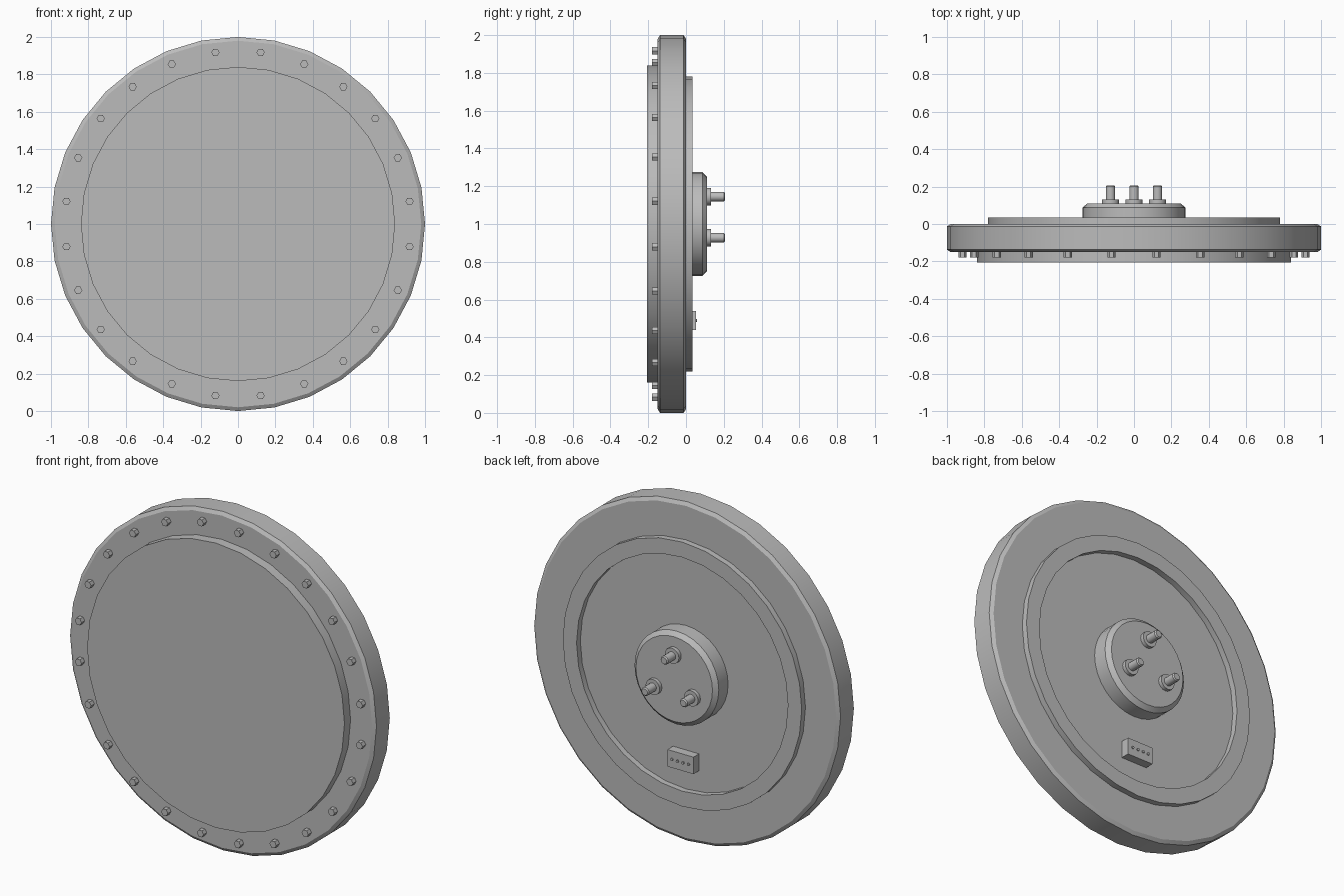
import bpy
import bmesh
from math import sin, cos, pi, radians

cube = bpy.data.objects.get("Cube")
if cube:
    bpy.data.objects.remove(cube, do_unlink=True)

CENTRE_Z = 1.0

grey = bpy.data.materials.new("mid_grey")
grey.use_nodes = True
grey.diffuse_color = (0.5, 0.5, 0.5, 1)
grey.node_tree.nodes["Principled BSDF"].inputs["Base Color"].default_value = (0.5, 0.5, 0.5, 1)


def finish(name, bm, location):
    bmesh.ops.recalc_face_normals(bm, faces=bm.faces)
    mesh = bpy.data.meshes.new(name)
    bm.to_mesh(mesh)
    bm.free()
    mesh.materials.append(grey)
    obj = bpy.data.objects.new(name, mesh)
    obj.location = location
    bpy.context.collection.objects.link(obj)
    return obj


def lathe(name, profile, sides=32, x=0, z=CENTRE_Z, turn=0, hollow=False, smooth=True):
    """Revolve (radius, y) points about the y axis; cap the ends unless hollow."""
    bm = bmesh.new()
    rings = []
    for r, y in profile:
        angles = [2 * pi * k / sides + turn for k in range(sides)]
        rings.append([bm.verts.new((r * sin(a), y, r * cos(a))) for a in angles])
    pairs = list(zip(rings, rings[1:]))
    if hollow:
        pairs.append((rings[-1], rings[0]))
    else:
        bm.faces.new(rings[0])
        bm.faces.new(rings[-1])
    for a, b in pairs:
        for k in range(sides):
            n = (k + 1) % sides
            bm.faces.new((a[k], a[n], b[n], b[k]))
    obj = finish(name, bm, (x, 0, z))
    if smooth:
        bpy.ops.object.select_all(action='DESELECT')
        obj.select_set(True)
        bpy.context.view_layer.objects.active = obj
        bpy.ops.object.shade_smooth_by_angle(angle=radians(30))
    return obj


# Main disc with chamfered edges, front cover and raised back ring
lathe("main_disc", [(0.98, -0.15), (1, -0.137), (1, -0.013), (0.98, 0)])
lathe("front_cover", [(0.84, -0.207), (0.84, -0.145)])
lathe("back_ring", [(0.78, -0.005), (0.78, 0.035), (0.69, 0.035), (0.69, -0.005)], hollow=True)

# Central hub with chamfered face
lathe("hub", [(0.275, -0.005), (0.275, 0.087), (0.25, 0.11)])

# Three flanged studs in a triangle on the hub
for i in range(3):
    a = 2 * pi * i / 3
    lathe(f"stud_{i + 1}",
          [(0.046, 0.105), (0.046, 0.132), (0.025, 0.132), (0.025, 0.2), (0.019, 0.207)],
          sides=16, x=0.145 * sin(a), z=CENTRE_Z + 0.145 * cos(a))

# Hexagonal bolts around the front rim
for i in range(24):
    a = 2 * pi * (i + 0.5) / 24
    lathe(f"rim_bolt_{i + 1}", [(0.022, -0.18), (0.022, -0.145)], sides=6,
          x=0.925 * sin(a), z=CENTRE_Z + 0.925 * cos(a), turn=pi / 6, smooth=False)

# Connector block with four small pins
bm = bmesh.new()
bmesh.ops.create_cube(bm, size=1)
bmesh.ops.scale(bm, vec=(0.17, 0.055, 0.1), verts=bm.verts)
finish("connector_block", bm, (0, 0.0245, 0.49))
for i in range(4):
    lathe(f"connector_pin_{i + 1}", [(0.008, 0.05), (0.008, 0.059)], sides=8,
          x=(i - 1.5) * 0.036, z=0.49)
